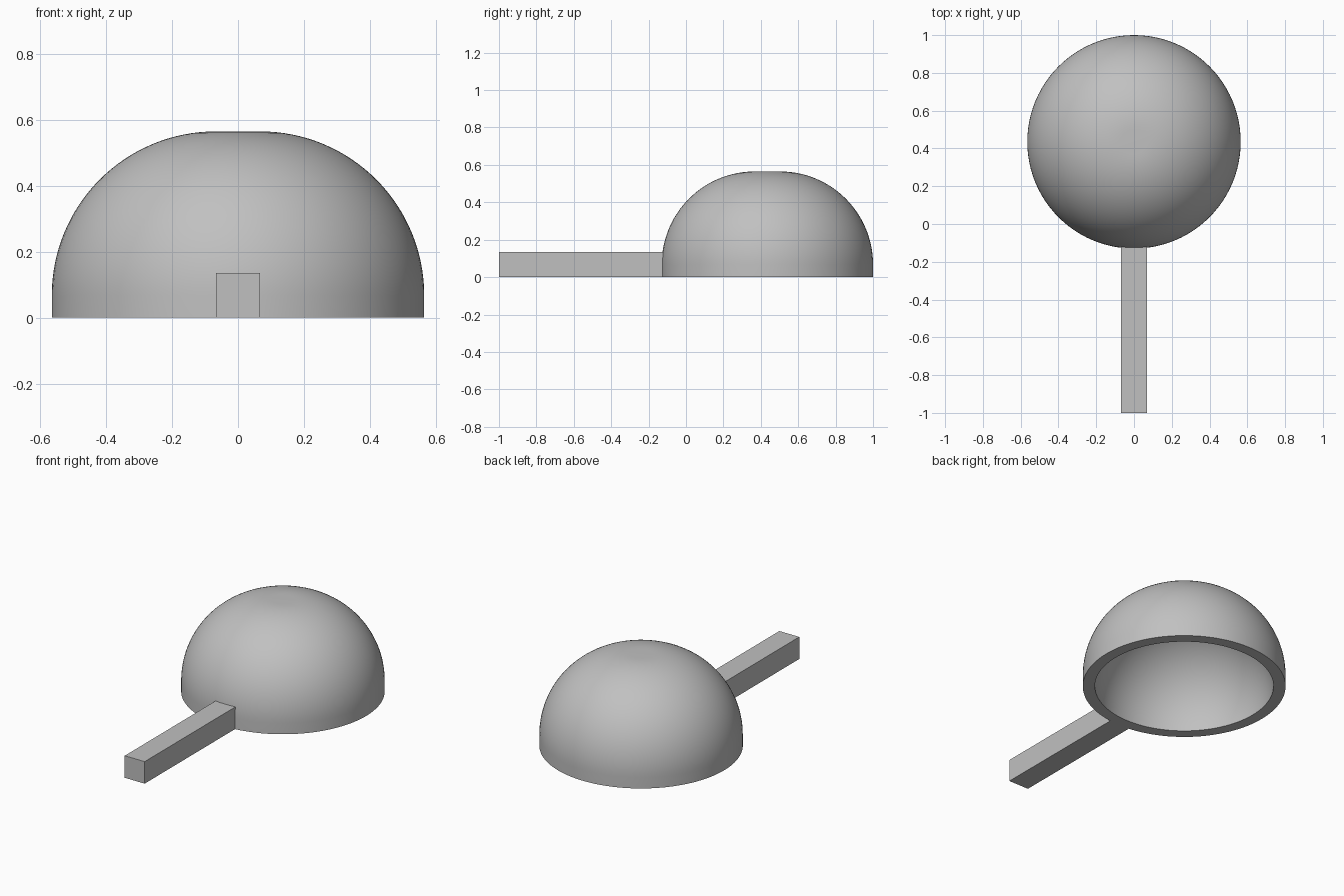
import bpy, bmesh, math
from mathutils import Vector

cube = bpy.data.objects.get("Cube")
if cube:
    bpy.data.objects.remove(cube, do_unlink=True)

GREY = (0.53, 0.53, 0.53, 1)
mat = bpy.data.materials.new("plain grey")
mat.use_nodes = True
mat.diffuse_color = GREY
mat.node_tree.nodes["Principled BSDF"].inputs["Base Color"].default_value = GREY

RADIUS = 0.4975      # inner hollow
WALL = 0.0675        # rim thickness, also half the handle width
CENTRE_Y = 1 - RADIUS - WALL


def add_object(name, bm):
    bmesh.ops.recalc_face_normals(bm, faces=bm.faces)
    mesh = bpy.data.meshes.new(name)
    bm.to_mesh(mesh)
    bm.free()
    mesh.materials.append(mat)
    obj = bpy.data.objects.new(name, mesh)
    bpy.context.collection.objects.link(obj)
    return obj


def arc(offset, steps=32):
    """Quarter circle from the side up to the top, shifted out and up."""
    for i in range(steps + 1):
        a = math.pi / 2 * i / steps
        yield Vector((offset + RADIUS * math.cos(a), 0, offset + RADIUS * math.sin(a)))


# Hollow dome: a flat-topped outer curve and a round inner curve, spun once
bm = bmesh.new()
outer = [Vector((RADIUS + WALL, 0, 0)), *arc(WALL), Vector((0, 0, RADIUS + WALL))]
profile = [*reversed(list(arc(0))), *outer]
verts = [bm.verts.new(p) for p in profile]
edges = [bm.edges.new(pair) for pair in zip(verts, verts[1:])]
bmesh.ops.spin(bm, geom=verts + edges, cent=(0, 0, 0), axis=(0, 0, 1),
               angle=math.tau, steps=96, use_duplicate=False)
bmesh.ops.remove_doubles(bm, verts=bm.verts, dist=0.0001)
dome = add_object("dome", bm)
dome.location.y = CENTRE_Y
bpy.ops.object.select_all(action="DESELECT")
dome.select_set(True)
bpy.context.view_layer.objects.active = dome
bpy.ops.object.shade_smooth_by_angle(angle=math.radians(35))

# Square handle, ending inside the dome wall
back = CENTRE_Y - RADIUS - WALL / 2
bm = bmesh.new()
bmesh.ops.create_cube(bm, size=1)
bmesh.ops.scale(bm, vec=(2 * WALL, back + 1, 2 * WALL), verts=bm.verts)
bmesh.ops.translate(bm, vec=(0, (back - 1) / 2, WALL), verts=bm.verts)
add_object("handle", bm)
